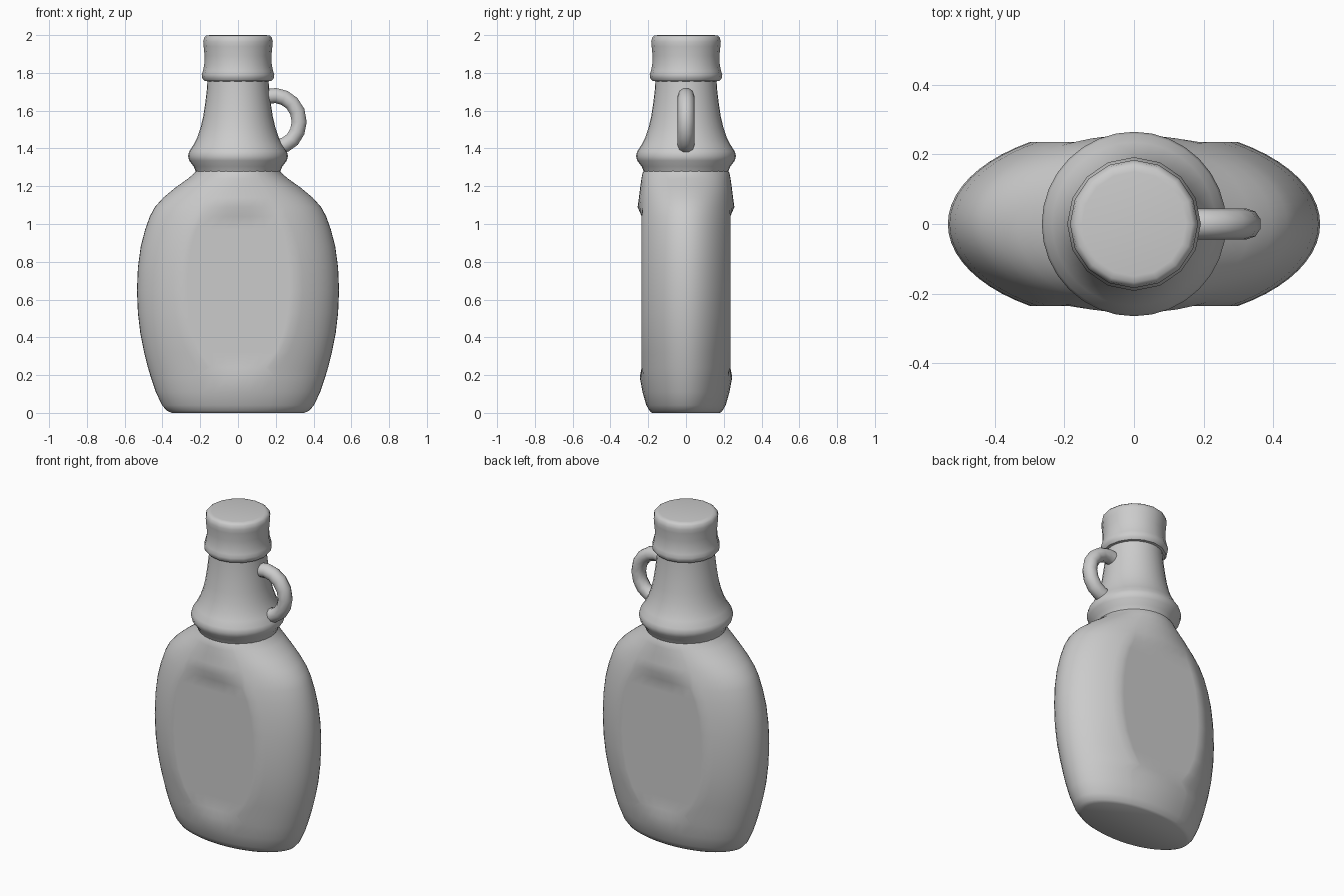
import bpy, bmesh
from math import sin, cos, pi, asin, radians
from mathutils import Vector

cube = bpy.data.objects.get("Cube")
if cube:
    bpy.data.objects.remove(cube)

grey = bpy.data.materials.new("plain grey")
grey.use_nodes = True
colour = (0.6, 0.6, 0.6, 1)
grey.diffuse_color = colour
grey.node_tree.nodes["Principled BSDF"].inputs["Base Color"].default_value = colour


def loft(name, rings, angle=40):
    """Skin a list of equal-length point rings and cap both ends."""
    bm = bmesh.new()
    loops = [[bm.verts.new(p) for p in ring] for ring in rings]
    n = len(loops[0])
    for low, high in zip(loops, loops[1:]):
        for i in range(n):
            j = (i + 1) % n
            bm.faces.new((low[i], low[j], high[j], high[i]))
    bm.faces.new(loops[0][::-1])
    bm.faces.new(loops[-1])
    bmesh.ops.recalc_face_normals(bm, faces=bm.faces)
    mesh = bpy.data.meshes.new(name)
    bm.to_mesh(mesh)
    bm.free()
    mesh.materials.append(grey)
    obj = bpy.data.objects.new(name, mesh)
    bpy.context.collection.objects.link(obj)
    bpy.ops.object.select_all(action='DESELECT')
    obj.select_set(True)
    bpy.context.view_layer.objects.active = obj
    bpy.ops.object.shade_smooth_by_angle(angle=radians(angle))
    return obj


def turned(name, profile, sides):
    """Lathe a (radius, height) profile."""
    turns = [2 * pi * i / sides for i in range(sides)]
    return loft(name, [[(r * cos(t), r * sin(t), z) for t in turns] for r, z in profile])


def body_ring(z, a, b, flat):
    """Ellipse whose front and back are flattened where the label panel lies."""
    steps = 10
    edge = asin(PANEL_Y / b) if flat else radians(62)
    quarter = [(a * cos(edge * i / steps), b * sin(edge * i / steps)) for i in range(steps + 1)]
    for f in (0.9, 0.6, 0.3, 0):
        x = a * cos(edge) * f
        quarter.append((x, PANEL_Y if flat else b * (1 - (x / a) ** 2) ** 0.5))
    half = quarter + [(-x, y) for x, y in quarter[-2::-1]]
    outline = half + [(x, -y) for x, y in half[-2:0:-1]]
    return [(x, y, z) for x, y in outline]


# Flattened oval body: height, half width, half depth, has panel
PANEL_Y = 0.235
body = [
    (0, 0.35, 0.18, False), (0.01, 0.375, 0.192, False), (0.04, 0.402, 0.21, False),
    (0.11, 0.435, 0.23, False), (0.19, 0.462, 0.245, False), (0.24, 0.477, 0.25, True),
    (0.32, 0.497, 0.262, True), (0.42, 0.517, 0.274, True), (0.53, 0.53, 0.281, True),
    (0.65, 0.535, 0.284, True), (0.77, 0.53, 0.283, True), (0.88, 0.515, 0.279, True),
    (0.97, 0.492, 0.272, True), (1.04, 0.467, 0.264, True), (1.09, 0.44, 0.256, False),
    (1.14, 0.395, 0.249, False), (1.19, 0.335, 0.243, False), (1.24, 0.265, 0.236, False),
    (1.27, 0.23, 0.23, False), (1.3, 0.21, 0.21, False)]
loft("bottle_body", [body_ring(*row) for row in body])

# Neck with the rounded collar at its foot
turned("neck", [(0.21, 1.25), (0.225, 1.28), (0.235, 1.305), (0.258, 1.335), (0.265, 1.36),
                (0.258, 1.385), (0.235, 1.42), (0.215, 1.46), (0.198, 1.51), (0.184, 1.57),
                (0.172, 1.65), (0.164, 1.72), (0.161, 1.78)], 32)

# Screw cap
turned("cap", [(0.16, 1.755), (0.178, 1.758), (0.189, 1.772), (0.192, 1.79), (0.186, 1.81),
               (0.179, 1.84), (0.177, 1.89), (0.182, 1.94), (0.184, 1.965), (0.179, 1.987),
               (0.168, 1.997), (0.15, 2)], 16)

# Small loop handle on the left side of the neck
path = [Vector((x, 0, z)) for x, z in (
    (0.155, 1.675), (0.2, 1.68), (0.245, 1.668), (0.285, 1.64), (0.314, 1.595), (0.324, 1.54),
    (0.314, 1.49), (0.288, 1.447), (0.25, 1.42), (0.2, 1.405))]
tube = []
for i, p in enumerate(path):
    along = (path[min(i + 1, len(path) - 1)] - path[max(i - 1, 0)]).normalized()
    across = Vector((0, 1, 0))
    out = along.cross(across)
    turns = [2 * pi * k / 10 for k in range(10)]
    tube.append([p + across * 0.044 * cos(t) + out * 0.042 * sin(t) for t in turns])
loft("handle", tube)
